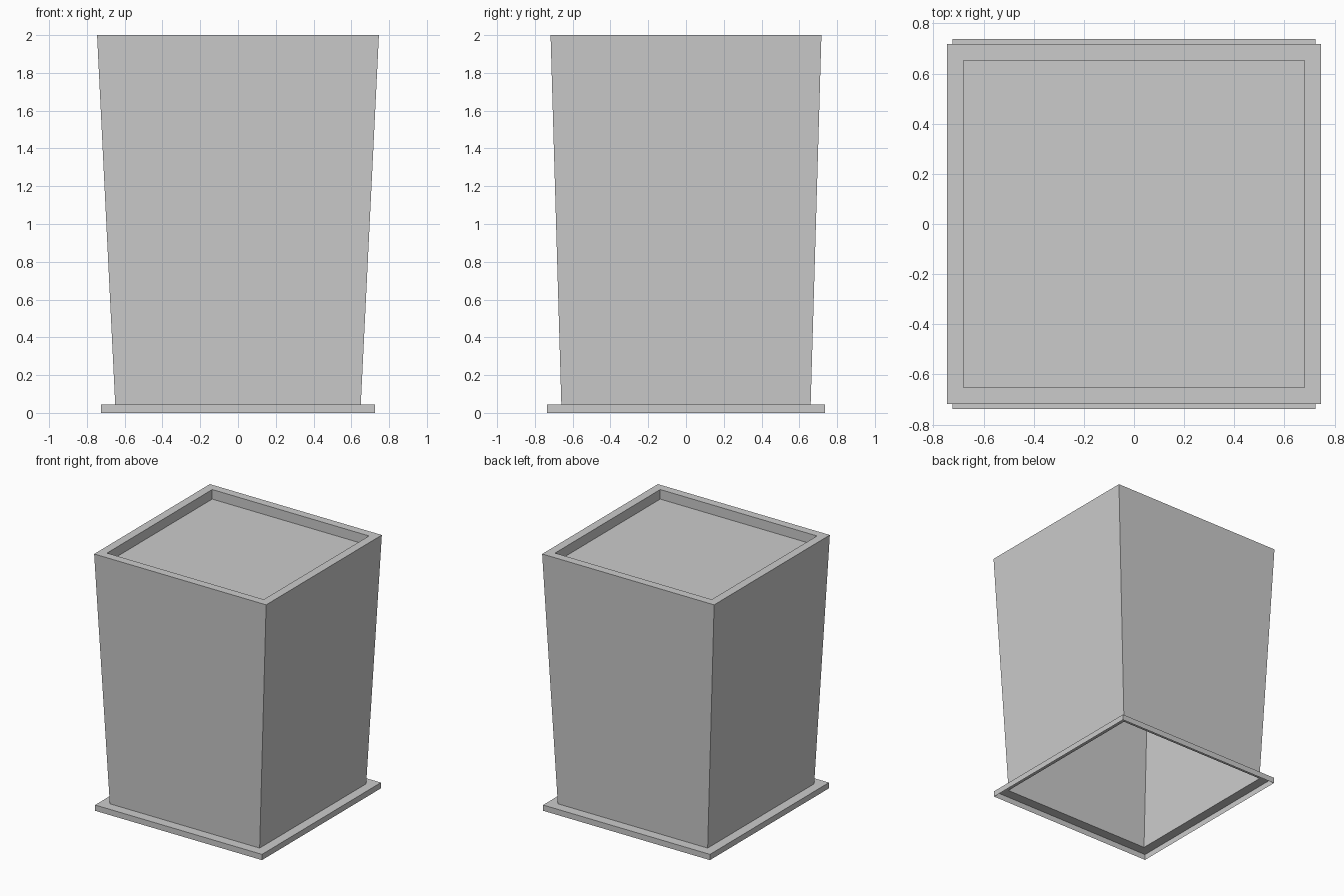
import bpy
import bmesh

# Remove the default object
if "Cube" in bpy.data.objects:
    bpy.data.objects.remove(bpy.data.objects["Cube"], do_unlink=True)

# Single plain grey
GREY = (0.6, 0.6, 0.6, 1.0)
grey = bpy.data.materials.new("plain_grey")
grey.use_nodes = True
grey.diffuse_color = GREY
grey.node_tree.nodes["Principled BSDF"].inputs["Base Color"].default_value = GREY


def rect_shell(name, sections, cap_end=False):
    """Thin shell through a stack of rectangles (half width, half depth, z)."""
    bm = bmesh.new()
    corners = ((-1, -1), (1, -1), (1, 1), (-1, 1))
    rings = [[bm.verts.new((sx * hx, sy * hy, z)) for sx, sy in corners]
             for hx, hy, z in sections]
    for low, high in zip(rings, rings[1:]):
        for i in range(4):
            j = (i + 1) % 4
            bm.faces.new((low[i], low[j], high[j], high[i]))
    if cap_end:
        bm.faces.new(rings[-1])
    mesh = bpy.data.meshes.new(name)
    bm.to_mesh(mesh)
    bm.free()
    mesh.materials.append(grey)
    obj = bpy.data.objects.new(name, mesh)
    bpy.context.collection.objects.link(obj)
    return obj


BASE_Z, SOIL_Z, TOP_Z = 0.045, 1.925, 2.0

# Base flange, open underneath
rect_shell("base_flange", [(0.724, 0.737, 0), (0.724, 0.737, BASE_Z),
                           (0.65, 0.66, BASE_Z)])

# Tapered planter body with flat rim and recessed top panel
rect_shell("planter_body", [(0.65, 0.66, BASE_Z), (0.746, 0.717, TOP_Z),
                            (0.68, 0.652, TOP_Z), (0.68, 0.652, SOIL_Z)],
           cap_end=True)
